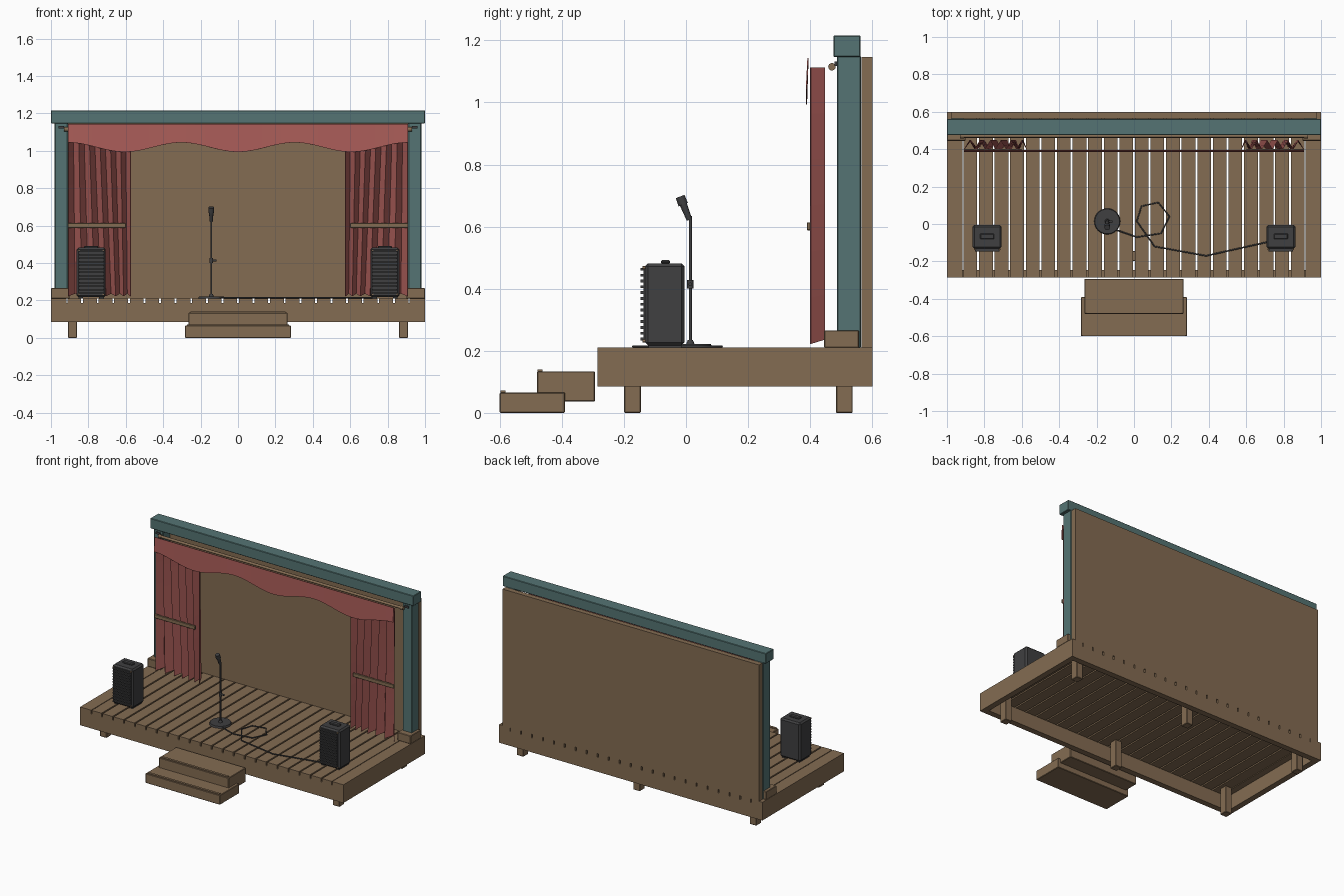
import bpy, bmesh, math
from mathutils import Vector

if "Cube" in bpy.data.objects:
    bpy.data.objects.remove(bpy.data.objects["Cube"], do_unlink=True)


def material(name, rgb):
    m = bpy.data.materials.new(name)
    m.use_nodes = True
    m.diffuse_color = (*rgb, 1)
    bsdf = next(n for n in m.node_tree.nodes if n.type == 'BSDF_PRINCIPLED')
    bsdf.inputs["Base Color"].default_value = (*rgb, 1)
    return m


WOOD = material("brown wood", (0.23, 0.15, 0.085))
TEAL = material("teal paint", (0.09, 0.175, 0.172))
RED = material("red cloth", (0.40, 0.108, 0.098))
BLACK = material("charcoal", (0.05, 0.05, 0.052))


def finish(name, bm, mat):
    me = bpy.data.meshes.new(name)
    bm.to_mesh(me)
    bm.free()
    me.materials.append(mat)
    ob = bpy.data.objects.new(name, me)
    bpy.context.collection.objects.link(ob)
    return ob


def box(name, x, y, z, mat, bevel=0.0):
    """Box from (min, max) ranges on each axis."""
    bm = bmesh.new()
    bmesh.ops.create_cube(bm, size=1)
    for v in bm.verts:
        v.co = [r[0] if c < 0 else r[1] for c, r in zip(v.co, (x, y, z))]
    ob = finish(name, bm, mat)
    if bevel:
        mod = ob.modifiers.new("Bevel", 'BEVEL')
        mod.width = bevel
        mod.segments = 1
    return ob


def rod(name, a, b, r, mat, r2=None, sides=16):
    """Cylinder or cone running from a to b."""
    a, b = Vector(a), Vector(b)
    bm = bmesh.new()
    bmesh.ops.create_cone(bm, cap_ends=True, segments=sides, radius1=r,
                          radius2=r if r2 is None else r2, depth=(b - a).length)
    for f in bm.faces:
        f.smooth = len(f.verts) == 4
    for e in bm.edges:
        e.smooth = all(f.smooth for f in e.link_faces)
    ob = finish(name, bm, mat)
    ob.location = (a + b) / 2
    ob.rotation_euler = (b - a).to_track_quat('Z', 'Y').to_euler()
    return ob


def span(c, w):
    return (c - w / 2, c + w / 2)


SIDES = (("right", -1), ("left", 1))
FRONT, BACK, DECK = -0.285, 0.6, 0.21

# Deck planks with open gaps, resting on a rim frame
N = 24
W = 2 / N
for i in range(N):
    box(f"deck_plank_{i + 1}", span(-1 + W * (i + 0.5), W - (0 if i in (0, N - 1) else 0.01)),
        (FRONT, BACK), (0.185, DECK), WOOD)
box("front_rim", (-1, 1), (FRONT, FRONT + 0.04), (0.085, 0.185), WOOD)
box("back_rim", (-1, 1), (BACK - 0.04, BACK), (0.085, 0.185), WOOD)
for side, s in SIDES:
    box(f"{side}_rim", span(s * 0.98, 0.04), (FRONT + 0.04, BACK - 0.04), (0.085, 0.185), WOOD)

# Legs
for px, x in (("right", -0.885), ("middle", 0), ("left", 0.885)):
    for py, y in (("front", -0.172), ("back", 0.51)):
        box(f"{py}_{px}_leg", span(x, 0.05), span(y, 0.054), (0, 0.185), WOOD, 0.003)

# Steps with raised nosing strips
for name, hw, y0, y1, z0, z1 in (("lower", 0.283, -0.6, -0.39, 0, 0.066),
                                 ("upper", 0.265, -0.48, -0.293, 0.037, 0.134)):
    box(f"{name}_step", (-hw, hw), (y0, y1), (z0, z1), WOOD, 0.003)
    box(f"{name}_step_nosing", (-hw + 0.01, hw - 0.01), (y0 + 0.002, y0 + 0.018),
        (z1 - 0.002, z1 + 0.006), WOOD)

# Back wall, posts and header beam
box("back_wall", (-0.975, 0.975), (0.565, BACK), (DECK, 1.147), WOOD)
box("header_beam", (-1, 1), (0.475, 0.562), (1.146, 1.216), TEAL, 0.003)
for side, s in SIDES:
    box(f"{side}_post", span(s * 0.945, 0.07), (0.487, 0.564), (DECK, 1.15), TEAL, 0.003)
    box(f"{side}_post_base", span(s * 0.95, 0.1), (0.445, 0.557), (DECK, 0.266), WOOD, 0.003)

# Curtain rod, end knobs and brackets
rod("curtain_rod", (-0.91, 0.47, 1.115), (0.91, 0.47, 1.115), 0.009, WOOD)
for side, s in SIDES:
    rod(f"{side}_rod_knob", (s * 0.908, 0.47, 1.115), (s * 0.93, 0.47, 1.115), 0.012, WOOD)
    box(f"{side}_rod_bracket", span(s * 0.945, 0.03), (0.478, 0.49), (1.118, 1.132), BLACK)


# Pleated side curtains: folds drift sideways from top to bottom
def curtain(name, s):
    bm = bmesh.new()
    rows, folds = 6, 12
    grid = []
    for r in range(rows + 1):
        t = r / rows
        row = []
        for i in range(folds + 1):
            u = i / folds
            drift = 0.035 * t * math.sin(math.pi * u)
            x = 0.908 - 0.335 * u - drift
            y = 0.402 + 0.046 * (i % 2)
            z = 1.112 + (0.222 + 0.014 * (i % 2) - 1.112) * t
            row.append(bm.verts.new((s * x, y, z)))
        grid.append(row)
    for a, b in zip(grid, grid[1:]):
        for i in range(folds):
            bm.faces.new((a[i], a[i + 1], b[i + 1], b[i]))
    bmesh.ops.recalc_face_normals(bm, faces=bm.faces)
    ob = finish(name, bm, RED)
    ob.modifiers.new("Thickness", 'SOLIDIFY').thickness = 0.003


for side, s in SIDES:
    curtain(f"{side}_curtain", s)
    box(f"{side}_curtain_tie", span(s * 0.755, 0.31), (0.389, 0.401), (0.588, 0.614), WOOD, 0.002)

# Scalloped valance
bm = bmesh.new()
previous = None
for i in range(73):
    x = -0.908 + 1.816 * i / 72
    low = 1.019 - 0.025 * math.cos(2 * math.pi * x / 0.605)
    pair = [bm.verts.new((x, 0.386, low)), bm.verts.new((x, 0.391, 1.143))]
    if previous:
        bm.faces.new((previous[0], pair[0], pair[1], previous[1]))
    previous = pair
valance = finish("valance", bm, RED)
valance.modifiers.new("Thickness", 'SOLIDIFY').thickness = 0.004

# Speakers: cabinet, grille slats, handle, feet and corner screws
for side, s in SIDES:
    cx = s * 0.785
    box(f"{side}_speaker_cabinet", span(cx, 0.155), (-0.132, -0.005), (0.217, 0.482), BLACK, 0.01)
    box(f"{side}_speaker_grille", span(cx, 0.135), (-0.137, -0.13), (0.228, 0.472), BLACK)
    for i in range(13):
        box(f"{side}_grille_slat_{i + 1}", span(cx, 0.13), (-0.146, -0.136),
            span(0.238 + 0.0187 * i, 0.009), BLACK)
    box(f"{side}_speaker_handle", span(cx, 0.075), span(-0.066, 0.03), (0.48, 0.492), BLACK, 0.004)
    for dx in (-0.055, 0.055):
        box(f"{side}_speaker_foot", span(cx + dx, 0.025), (-0.12, -0.015), (DECK, 0.22), BLACK)
        for z in (0.232, 0.468):
            x = cx + dx * 1.2
            rod(f"{side}_corner_screw", (x, -0.13, z), (x, -0.14, z), 0.005, WOOD, sides=8)

# Microphone on its stand
mx, my = -0.143, 0.014
rod("stand_base", (mx, my, DECK), (mx, my, 0.222), 0.07, BLACK, 0.066, 24)
rod("stand_collar", (mx, my, 0.22), (mx, my, 0.235), 0.014, BLACK, 0.008)
rod("stand_pole", (mx, my, 0.22), (mx, my, 0.635), 0.005, BLACK, sides=12)
rod("stand_clutch", (mx, my, 0.4), (mx, my, 0.428), 0.01, BLACK)
rod("clutch_knob", (mx, my, 0.414), (mx + 0.028, my, 0.414), 0.006, BLACK, sides=10)
rod("microphone_body", (mx, 0.011, 0.622), (mx, -0.01, 0.675), 0.009, BLACK, 0.012)
rod("microphone_head", (mx, -0.009, 0.671), (mx, -0.019, 0.697), 0.016, BLACK, 0.015)

# Cable with one loose coil
path = ((-0.1, -0.03), (0.015, -0.07), (0.145, -0.05), (0.19, 0.04), (0.13, 0.115),
        (0.04, 0.095), (0.015, 0.015), (0.11, -0.12), (0.385, -0.17), (0.72, -0.095))
curve = bpy.data.curves.new("cable", 'CURVE')
curve.dimensions = '3D'
curve.bevel_depth = 0.004
curve.bevel_resolution = 1
curve.materials.append(BLACK)
spline = curve.splines.new('POLY')
spline.points.add(len(path) - 1)
for p, (x, y) in zip(spline.points, path):
    p.co = (x, y, DECK + 0.004, 1)
bpy.context.collection.objects.link(bpy.data.objects.new("cable", curve))
